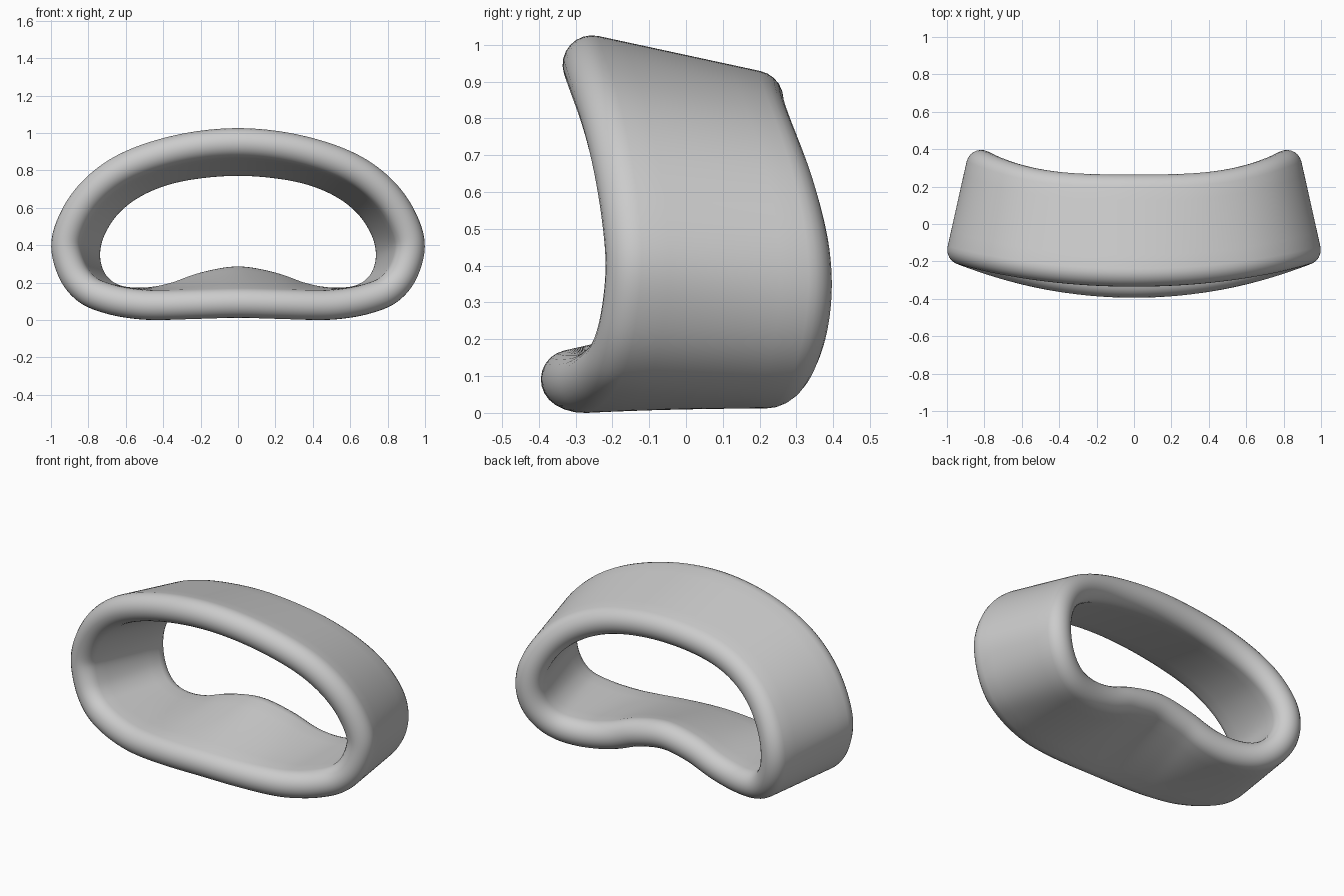
import bpy, bmesh, math
from mathutils import Vector

if "Cube" in bpy.data.objects:
    bpy.data.objects.remove(bpy.data.objects["Cube"])

R = 0.08  # half the wall thickness

# Half outlines (x, z), paired from top centre round to bottom centre
FRONT_OUTER = [(0, 1.027), (.31, .995), (.60, .905), (.80, .775), (.935, .605), (1.0, .41),
               (.955, .22), (.85, .095), (.70, .033), (.53, .004), (.38, .001), (.22, .006), (0, .012)]
BACK_HOLE = [(0, .772), (.29, .744), (.49, .678), (.63, .58), (.712, .46), (.738, .355),
             (.720, .265), (.67, .205), (.60, .178), (.49, .174), (.36, .198), (.21, .252), (0, .288)]


def closed_spline(half, steps=10):
    """Mirror a half outline and smooth it with a Catmull-Rom spline."""
    pts = [Vector(p) for p in half]
    pts += [Vector((-p.x, p.y)) for p in pts[-2:0:-1]]
    n, out = len(pts), []
    for i in range(n):
        a, b, c, d = (pts[(i + k) % n] for k in (-1, 0, 1, 2))
        for s in range(steps):
            t = s / steps
            out.append(0.5 * (2 * b + (c - a) * t + (2 * a - 5 * b + 4 * c - d) * t * t
                              + (3 * b - a - 3 * c + d) * t ** 3))
    return out


def offset(loop, dist):
    """Move a clockwise loop outward by dist, then relax it slightly."""
    n, out = len(loop), []
    for i, p in enumerate(loop):
        t = (loop[(i + 2) % n] - loop[i - 2]).normalized()
        out.append(p + Vector((-t.y, t.x)) * dist)
    for _ in range(6):
        out = [(out[i - 1] + 2 * out[i] + out[(i + 1) % n]) / 4 for i in range(n)]
    return out


def front_y(p):
    s = min(1, max(0, (p.y - .08) / .87))
    return (-.395 + .06 * s) + (.205 - .06 * s) * p.x ** 2 + R


def back_y(p):
    return .265 + .25 * abs(p.x) ** 3.2 - R


# Centre lines of the front and back rims
front = [Vector((p.x, front_y(p), p.y)) for p in offset(closed_spline(FRONT_OUTER), -R)]
back = [Vector((p.x, back_y(p), p.y)) for p in offset(closed_spline(BACK_HOLE), R)]
N = len(front)

# Sweep a round-ended wall section around the opening
bm = bmesh.new()
rings = []
for i in range(N):
    f, b = front[i], back[i]
    ring = []
    for centre, loop, start in ((f, front, math.pi / 2), (b, back, -math.pi / 2)):
        tangent = (loop[(i + 1) % N] - loop[i - 1]).normalized()
        normal = (b - f).cross(tangent).normalized()
        along = tangent.cross(normal).normalized()
        for k in range(13):
            a = start + math.pi * k / 12
            ring.append(centre + along * (R * math.cos(a)) + normal * (R * math.sin(a)))
    # Extra loops across the two flat faces
    inner = [ring[12].lerp(ring[13], k / 6) for k in range(1, 6)]
    outer = [ring[25].lerp(ring[0], k / 6) for k in range(1, 6)]
    rings.append([bm.verts.new(v) for v in ring[:13] + inner + ring[13:] + outer])
M = len(rings[0])
for i in range(N):
    p, q = rings[i], rings[(i + 1) % N]
    for j in range(M):
        bm.faces.new((p[j], p[(j + 1) % M], q[(j + 1) % M], q[j]))
bmesh.ops.recalc_face_normals(bm, faces=bm.faces)

# Stand the frame on z = 0
low = min(v.co.z for v in bm.verts)
bmesh.ops.translate(bm, verts=bm.verts, vec=(0, 0, -low))

mesh = bpy.data.meshes.new("mask_frame")
bm.to_mesh(mesh)
bm.free()
for poly in mesh.polygons:
    poly.use_smooth = True
frame = bpy.data.objects.new("mask_frame", mesh)
bpy.context.collection.objects.link(frame)
